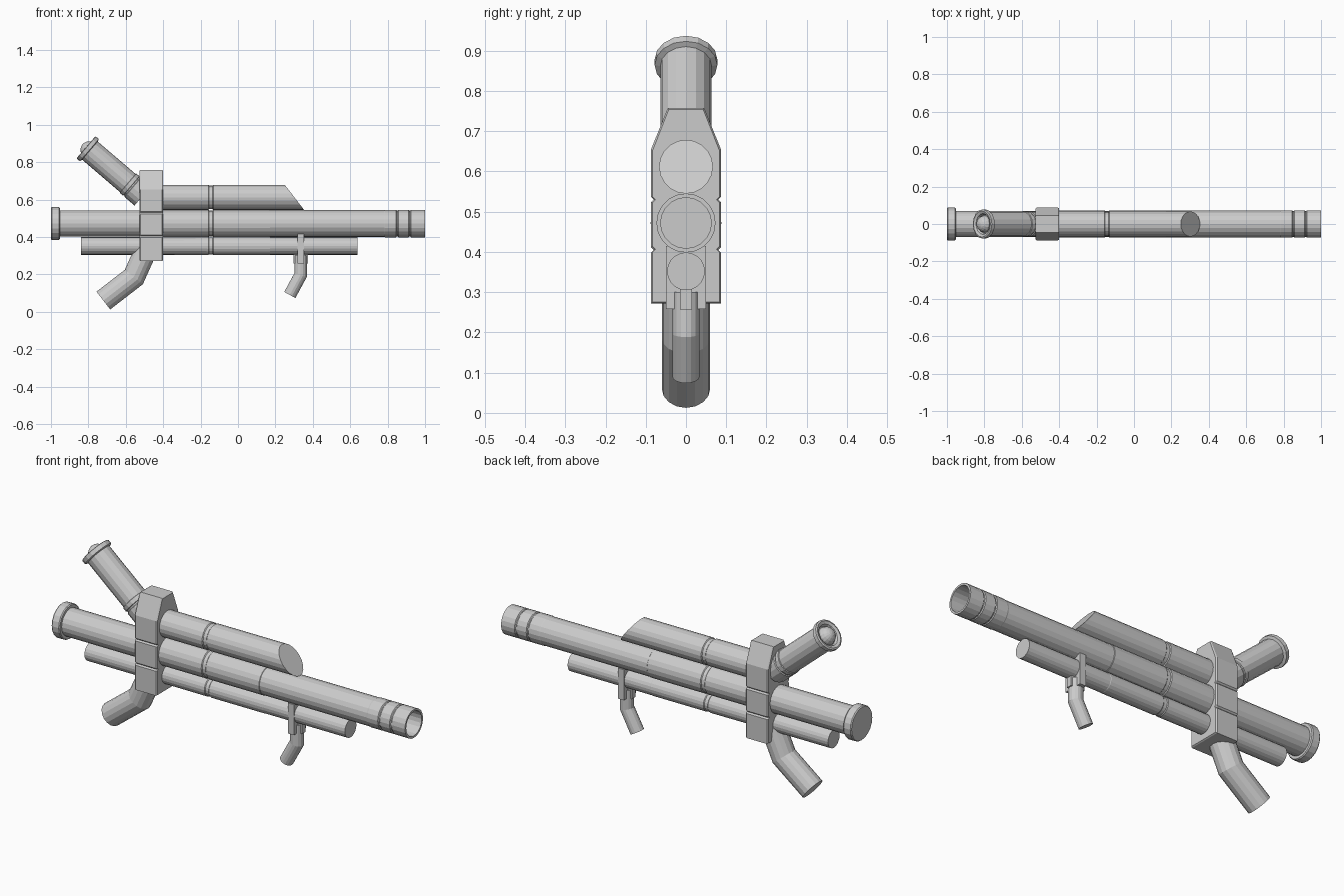
import bpy, bmesh, math
from mathutils import Vector

if "Cube" in bpy.data.objects:
    bpy.data.objects.remove(bpy.data.objects["Cube"])


def finish(name, bm, bevel=0):
    bmesh.ops.recalc_face_normals(bm, faces=bm.faces)
    me = bpy.data.meshes.new(name)
    bm.to_mesh(me)
    bm.free()
    ob = bpy.data.objects.new(name, me)
    bpy.context.collection.objects.link(ob)
    if bevel:
        m = ob.modifiers.new("bevel", 'BEVEL')
        m.width, m.segments = bevel, 1
    return ob


def skin(name, rings):
    """Bridge equal rings of points and cap both ends."""
    bm = bmesh.new()
    vs = [[bm.verts.new(p) for p in r] for r in rings]
    n = len(vs[0])
    for a, b in zip(vs, vs[1:]):
        for i in range(n):
            j = (i + 1) % n
            bm.faces.new((a[i], a[j], b[j], b[i]))
    bm.faces.new(vs[0])
    bm.faces.new(vs[-1])
    return finish(name, bm)


def lathe(name, profile, origin, d=(1, 0), sides=20):
    """Turn (distance, radius) pairs about an axis lying in the xz plane."""
    d = Vector((d[0], 0, d[1])).normalized()
    u, w = Vector((0, 1, 0)), Vector((-d.z, 0, d.x))
    o = Vector((origin[0], 0, origin[1]))
    ang = [2 * math.pi * i / sides for i in range(sides)]
    return skin(name, [[o + d * t + (u * math.cos(a) + w * math.sin(a)) * r
                        for a in ang] for t, r in profile])


def bent_tube(name, path, r, sides=16):
    """Round tube along an xz path with mitred bends."""
    pts = [Vector((x, 0, z)) for x, z in path]
    rings = []
    for k, p in enumerate(pts):
        d1 = (p - pts[k - 1]).normalized() if k else (pts[1] - p).normalized()
        d2 = (pts[k + 1] - p).normalized() if k + 1 < len(pts) else d1
        t = (d1 + d2).normalized()
        w = Vector((-t.z, 0, t.x)) / t.dot(d1)
        rings.append([p + (Vector((0, 1, 0)) * math.cos(a) + w * math.sin(a)) * r
                      for a in [2 * math.pi * i / sides for i in range(sides)]])
    return skin(name, rings)


def groove(x, r, w=0.026, depth=0.004):
    return [(x, r), (x + 0.004, r - depth), (x + w - 0.004, r - depth), (x + w, r)]


# main barrel with grooved, hollow muzzle
R = 0.0735
lathe("main_barrel",
      [(-0.97, R - .003), (-0.45, R - .003), (-0.45, R)] + groove(-0.158, R)
      + [(0.17, R), (0.172, R - .002), (0.78, R - .002), (0.786, R)]
      + groove(0.845, R, 0.012) + groove(0.912, R, 0.012)
      + [(1.0, R), (1.0, 0.063), (0.78, 0.063)], (0, 0.472))
lathe("rear_cap", [(-1.0, 0.084), (-0.995, 0.088), (-0.958, 0.088), (-0.953, 0.084)],
      (0, 0.472))

# lower tube
r = 0.048
lathe("lower_tube", [(-0.84, r - .001), (-0.45, r - .001)] + groove(-0.158, r, depth=.003)
      + [(0.17, r), (0.172, r - .001), (0.64, r - .001)], (0, 0.352))

# upper tube, front end sliced on a slant
upper = lathe("upper_tube", [(-0.45, 0.067)] + groove(-0.158, 0.067) + [(0.30, 0.067)],
              (0, 0.612))
for v in upper.data.vertices:
    if v.co.x > 0.29:
        v.co.x = 0.25 + (0.679 - v.co.z) * 0.77

# receiver block: section with sloped shoulders and two side grooves
half = [(0.087, 0.272), (0.087, 0.398), (0.080, 0.405), (0.087, 0.412),
        (0.087, 0.523), (0.080, 0.530), (0.087, 0.537), (0.087, 0.655), (0.045, 0.758)]
section = half + [(-y, z) for y, z in reversed(half)]
skin("receiver_block", [[Vector((x, y * s, 0.515 + (z - 0.515) * s2)) for y, z in section]
                        for x, s, s2 in ((-0.527, .95, .985), (-0.521, 1, 1),
                                         (-0.406, 1, 1), (-0.400, .95, .985))])

# sight tube with collar, hollow eyepiece and lens dome
eye, axis = (-0.813, 0.88), (0.76, -0.65)
lathe("sight_tube", [(0.02, 0.064), (0.295, 0.064), (0.297, 0.068), (0.318, 0.068),
                     (0.32, 0.063), (0.327, 0.063), (0.33, 0.068), (0.40, 0.068)],
      eye, axis, 16)
lathe("eyepiece_ring", [(0.02, 0.05), (0.006, 0.056), (0.0, 0.070), (0.003, 0.078),
                        (0.024, 0.078), (0.028, 0.064)], eye, axis, 16)
lathe("lens_dome", [(0.022 - 0.046 * math.sin(a), max(0.046 * math.cos(a), 0.002))
                    for a in [math.pi / 2 * i / 5 for i in range(6)]], eye, axis, 16)

# rear grip and front grip
bent_tube("rear_grip", [(-0.487, 0.342), (-0.557, 0.186), (-0.72, 0.06)], 0.06)
bent_tube("front_grip", [(0.335, 0.30), (0.335, 0.197), (0.277, 0.09)], 0.034)

# bracket: strap around the lower tube plus a fin below it
for name, prof, y in (
        ("bracket_strap", [(0.318, 0.258), (0.352, 0.258), (0.352, 0.415), (0.318, 0.415)], 0.05),
        ("bracket_fin", [(0.297, 0.257), (0.374, 0.257), (0.374, 0.32), (0.297, 0.32)], 0.015)):
    skin(name, [[Vector((x, s * y, z)) for x, z in prof] for s in (-1, 1)])
